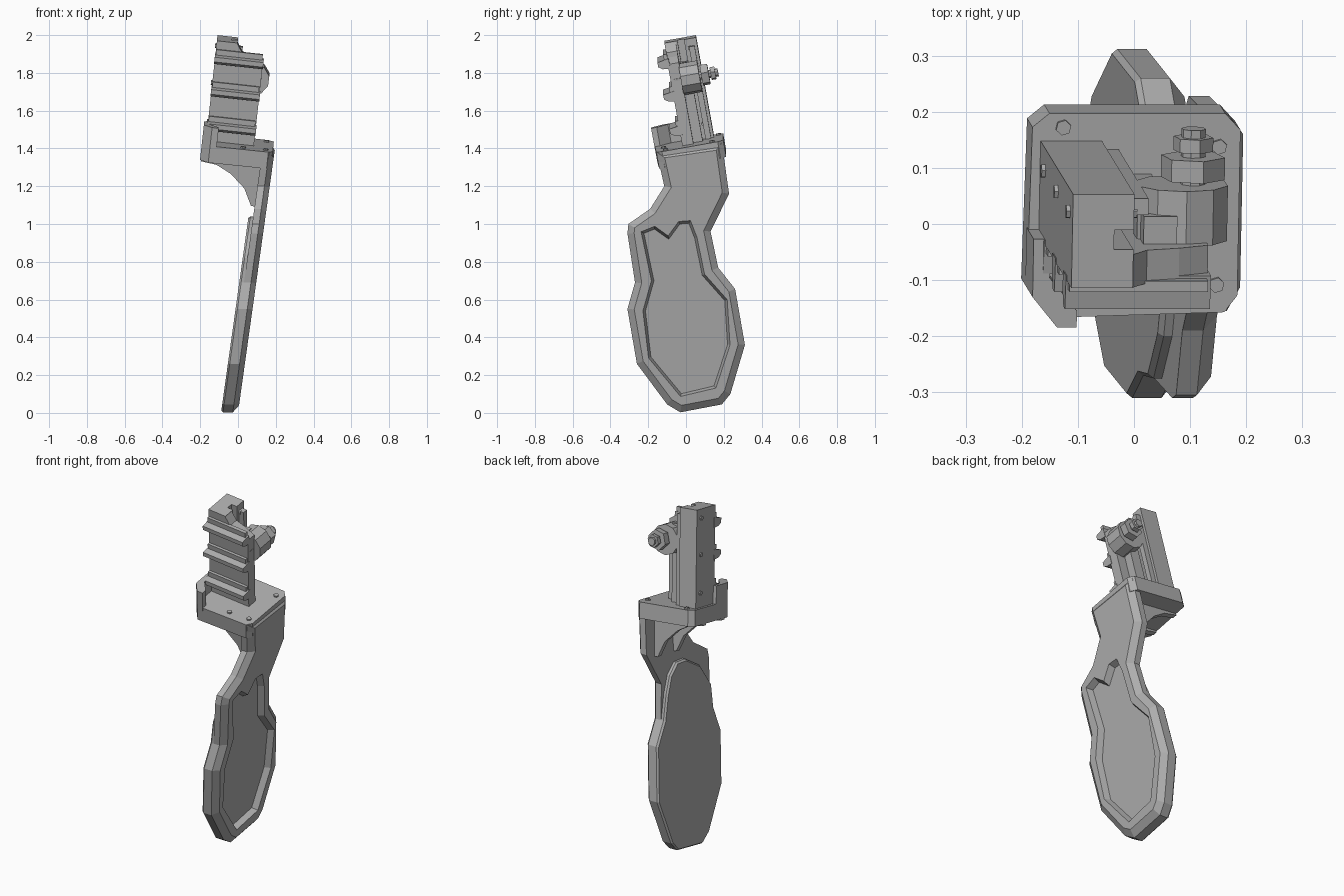
import bpy, bmesh, math
from mathutils import Vector, Matrix

cube = bpy.data.objects.get("Cube")
if cube:
    bpy.data.objects.remove(cube)

grey = bpy.data.materials.new("plain grey")
grey.use_nodes = True
colour = (0.42, 0.42, 0.42, 1)
grey.diffuse_color = colour
grey.node_tree.nodes["Principled BSDF"].inputs["Base Color"].default_value = colour


def finish(name, bm):
    bmesh.ops.recalc_face_normals(bm, faces=bm.faces)
    mesh = bpy.data.meshes.new(name)
    bm.to_mesh(mesh)
    bm.free()
    mesh.materials.append(grey)
    ob = bpy.data.objects.new(name, mesh)
    bpy.context.scene.collection.objects.link(ob)
    return ob


def loft(name, rings):
    """Solid through matching closed rings, capped at both ends."""
    bm = bmesh.new()
    loops = [[bm.verts.new(p) for p in ring] for ring in rings]
    n = len(loops[0])
    for a, b in zip(loops, loops[1:]):
        for i in range(n):
            j = (i + 1) % n
            bm.faces.new((a[i], a[j], b[j], b[i]))
    bm.faces.new(loops[0])
    bm.faces.new(loops[-1])
    return finish(name, bm)


def inset(poly, amount):
    """Move a counter-clockwise outline inwards with mitred corners."""
    out = []
    for i, p in enumerate(poly):
        p = Vector(p)
        a = (p - Vector(poly[i - 1])).normalized()
        b = (Vector(poly[(i + 1) % len(poly)]) - p).normalized()
        na, nb = Vector((-a.y, a.x)), Vector((-b.y, b.x))
        out.append(p + (na + nb) * amount / max(1 + na.dot(nb), 0.5))
    return out


def cut(target, cutter):
    mod = target.modifiers.new("cut", "BOOLEAN")
    mod.operation = "DIFFERENCE"
    mod.solver = "EXACT"
    mod.object = cutter
    cutter.hide_render = True
    cutter.hide_viewport = True
    cutter.display_type = "WIRE"


# Leaning paddle: outlines are (y, z), d is the offset from the outer face
def lean(poly, d):
    return [(0.14 * z + d, y, z) for y, z in poly]


lower = [(-0.31, 0.55), (-0.26, 0.26), (-0.1, 0.045), (-0.03, 0.003), (0.19, 0.045),
         (0.235, 0.1), (0.312, 0.36), (0.26, 0.656), (0.17, 0.77)]
outline = lower + [(0.13, 0.96), (0.228, 1.16), (0.19, 1.43), (-0.155, 1.38), (-0.115, 1.2),
                   (-0.19, 1.08), (-0.305, 1.0), (-0.31, 0.95), (-0.27, 0.69)]
handle = loft("handle", [lean(outline, -0.065), lean(outline, -0.028),
                         lean(inset(outline, 0.035), 0)])
recess = [(-0.23, 0.54), (-0.2, 0.29), (-0.03, 0.085), (0.16, 0.13), (0.235, 0.36),
          (0.22, 0.6), (0.1, 0.735), (0.06, 0.93), (0.025, 1.02), (-0.04, 1.015),
          (-0.095, 0.94), (-0.165, 0.99), (-0.24, 0.96), (-0.185, 0.7)]
cut(handle, loft("recess_cutter", [lean(inset(recess, 0.015), -0.035), lean(recess, 0.005)]))

# Oval pad on the inner side of the handle
pad = lower + [(0.12, 0.9), (0.07, 0.99), (0.0, 1.04), (-0.08, 1.03), (-0.2, 0.95),
               (-0.275, 0.82), (-0.27, 0.69)]
loft("inner_pad", [lean(inset(pad, 0.008), -0.09), lean(pad, -0.08), lean(pad, -0.055)])

# Tilted frame shared by the bracket and the clamp head
up = Vector((0.11, -0.18, 1)).normalized()
side = Vector((1, 0, -0.11)).normalized()
back = up.cross(side).normalized()
frame = Matrix((side, back, up)).transposed().to_4x4()
frame.translation = (0, 0.02, 1.43)


def prism(name, poly, lo, hi, axis="z"):
    """Extrude an outline along one axis of the tilted frame."""
    def place(a, b, c):
        v = {"x": (c, a, b), "y": (a, c, b), "z": (a, b, c)}[axis]
        return frame @ Vector(v)
    return loft(name, [[place(a, b, c) for a, b in poly] for c in (lo, hi)])


def box(name, x, y, z):
    return prism(name, [(x[0], y[0]), (x[1], y[0]), (x[1], y[1]), (x[0], y[1])], *z)


def ngon(a, b, r, n=6, turn=0.3):
    return [(a + r * math.cos(turn + math.tau * i / n), b + r * math.sin(turn + math.tau * i / n))
            for i in range(n)]


# Bracket plate with clipped corners, raised lip and rear edge
plate = [(-0.145, -0.19), (0.165, -0.18), (0.188, -0.15), (0.188, 0.15), (0.16, 0.18),
         (-0.155, 0.18), (-0.185, 0.155), (-0.19, -0.135)]
prism("bracket_plate", plate, -0.09, 0)
prism("bracket_lip", [(-0.145, -0.19), (-0.11, -0.19), (-0.11, -0.16), (-0.16, -0.1),
                      (-0.16, -0.03), (-0.19, -0.03), (-0.19, -0.135)], -0.02, 0.1)

# Curved ribs under the bracket
rib = [(-0.185, -0.07), (-0.185, -0.1), (-0.1, -0.11), (-0.02, -0.15), (0.06, -0.22),
       (0.105, -0.31), (0.15, -0.31), (0.16, -0.07)]
for i, y in enumerate((-0.1, 0.07)):
    prism(f"bracket_rib_{i + 1}", rib, y - 0.015, y + 0.015, "y")

# Clamp head: tall column with a slot, and a front jaw with sloping shoulder
column = box("clamp_column", (-0.17, -0.06), (-0.04, 0.13), (-0.01, 0.54))
cut(column, box("slot_cutter", (-0.095, -0.05), (0.03, 0.065), (-0.05, 0.6)))
prism("front_jaw", [(-0.165, -0.01), (0.085, -0.01), (0.085, 0.44), (0.03, 0.47),
                    (-0.03, 0.49), (-0.06, 0.535), (-0.165, 0.535)], -0.04, 0.02, "y")
box("guide_rail", (-0.065, -0.03), (0.085, 0.115), (-0.01, 0.5))
box("rear_jaw", (-0.03, 0.03), (0.02, 0.07), (-0.01, 0.43))

# Cross slats on the front jaw
for i, h in enumerate((0.06, 0.245, 0.42)):
    prism(f"cross_slat_{i + 1}", [(-0.03, h - 0.005), (-0.07, h), (-0.092, h + 0.015),
                                  (-0.092, h + 0.04), (-0.03, h + 0.05)], -0.172, 0.088, "x")
    box(f"slat_step_{i + 1}", (-0.168, 0.08), (-0.055, -0.035), (h + 0.04, h + 0.075))

# Clamp band, bolt and nuts
band = ngon(0.045, 0.345, 0.085, 10)
prism("clamp_band", band, 0.015, 0.115, "y")
prism("bolt_shaft", ngon(0.065, 0.35, 0.022, 8), -0.02, 0.215, "y")
prism("large_nut", ngon(0.065, 0.35, 0.058), 0.125, 0.165, "y")
prism("small_nut", ngon(0.065, 0.35, 0.036), 0.175, 0.2, "y")

# Screws on the bracket and the column
for i, (x, y) in enumerate(((0.15, -0.13), (0.15, 0.12), (-0.13, 0.155), (0.03, -0.14))):
    prism(f"bracket_screw_{i + 1}", ngon(x, y, 0.014), -0.01, 0.008)
for i, h in enumerate((0.08, 0.29, 0.49)):
    prism(f"column_screw_{i + 1}", ngon(0.09, h, 0.013), -0.177, -0.05, "x")
